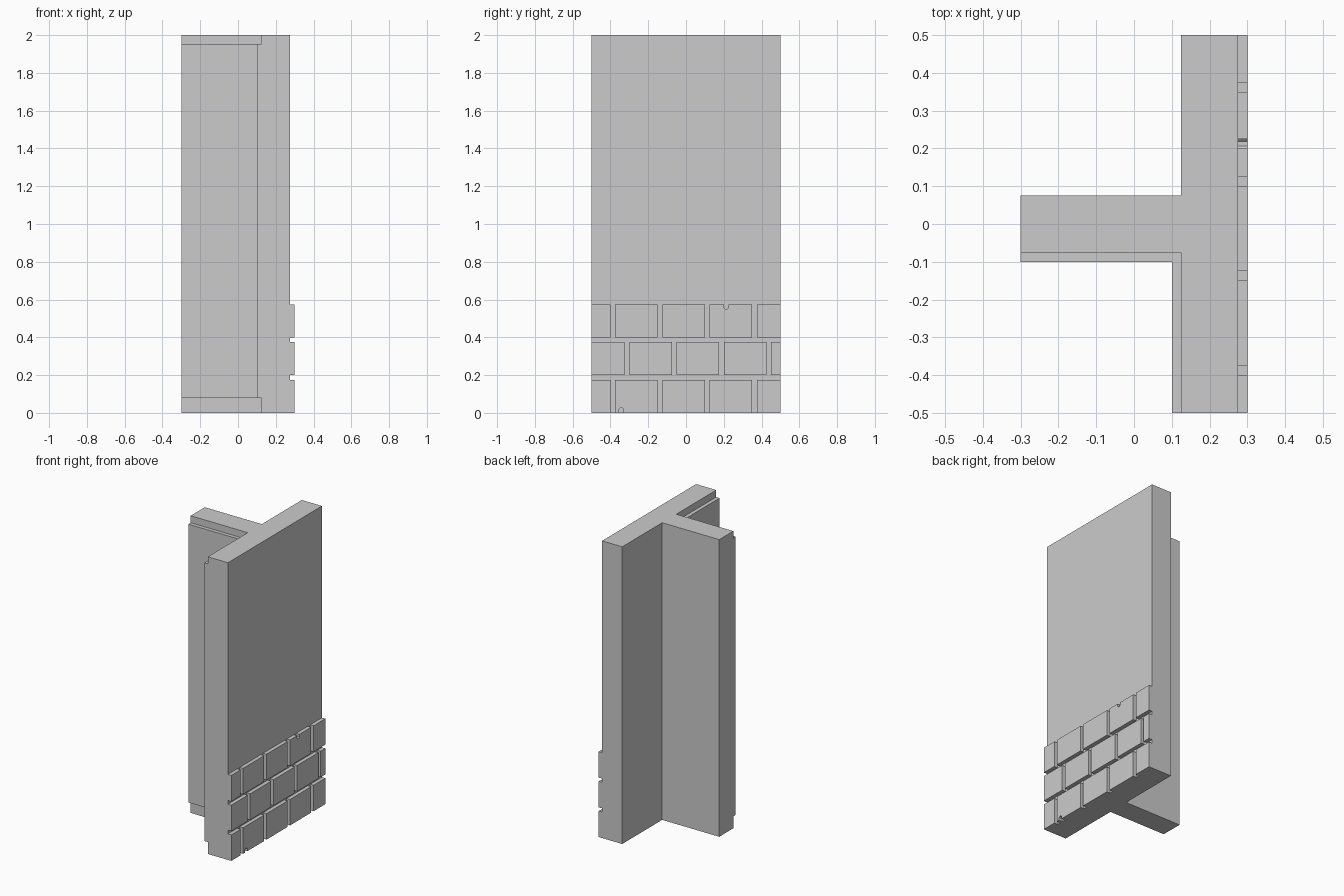
import bpy, bmesh
from mathutils import Vector

if "Cube" in bpy.data.objects:
    bpy.data.objects.remove(bpy.data.objects["Cube"])


def prism(name, outline, place, sweep):
    """Extrude a flat outline (2D points, mapped to 3D by place) along sweep."""
    bm = bmesh.new()
    face = bm.faces.new([bm.verts.new(place(a, b)) for a, b in outline])
    ext = bmesh.ops.extrude_face_region(bm, geom=[face], use_keep_orig=True)
    moved = [g for g in ext["geom"] if isinstance(g, bmesh.types.BMVert)]
    bmesh.ops.translate(bm, verts=moved, vec=Vector(sweep))
    bmesh.ops.recalc_face_normals(bm, faces=bm.faces)
    mesh = bpy.data.meshes.new(name)
    bm.to_mesh(mesh)
    bm.free()
    obj = bpy.data.objects.new(name, mesh)
    bpy.context.collection.objects.link(obj)
    return obj


# T-shaped wall: outer wall with an inner partition
prism("wall_core",
      [(0.125, -0.5), (0.275, -0.5), (0.275, 0.5), (0.125, 0.5),
       (0.125, 0.075), (-0.3, 0.075), (-0.3, -0.075), (0.125, -0.075)],
      lambda x, y: (x, y, 0), (0, 0, 2))

# Plaster lining in the front inner corner, short of floor and ceiling
LOW, HIGH = 0.08, 1.953
prism("plaster_lining",
      [(-0.3, -0.1), (0.1, -0.1), (0.1, -0.5), (0.125, -0.5),
       (0.125, -0.075), (-0.3, -0.075)],
      lambda x, y: (x, y, LOW), (0, 0, HIGH - LOW))

# Stone cladding: three staggered courses with open joints
JOINT, LENGTH, HEIGHT, COURSE = 0.025, 0.225, 0.175, 0.2
C = 0.007  # chamfer in the weep notches
notches = {(0, 1): (-0.355, "bottom"), (2, 3): (0.2, "top")}
for row in range(3):
    z0 = row * COURSE
    z1 = z0 + HEIGHT
    first = -0.55 if row == 1 else -0.625
    for i in range(5):
        start = first + i * (LENGTH + JOINT)
        y0, y1 = max(start, -0.5), min(start + LENGTH, 0.5)
        lower, upper = [(y0, z0), (y1, z0)], [(y1, z1), (y0, z1)]
        if (row, i) in notches:
            n, side = notches[row, i]
            m = n + JOINT
            if side == "bottom":
                t = z0 + JOINT
                lower[1:1] = [(n, z0), (n, t - C), (n + C, t),
                              (m - C, t), (m, t - C), (m, z0)]
            else:
                t = z1 - JOINT
                upper[1:1] = [(m, z1), (m, t + C), (m - C, t),
                              (n + C, t), (n, t + C), (n, z1)]
        prism(f"cladding_stone_{row + 1}_{i + 1}", lower + upper,
              lambda y, z: (0.275, y, z), (0.025, 0, 0))
